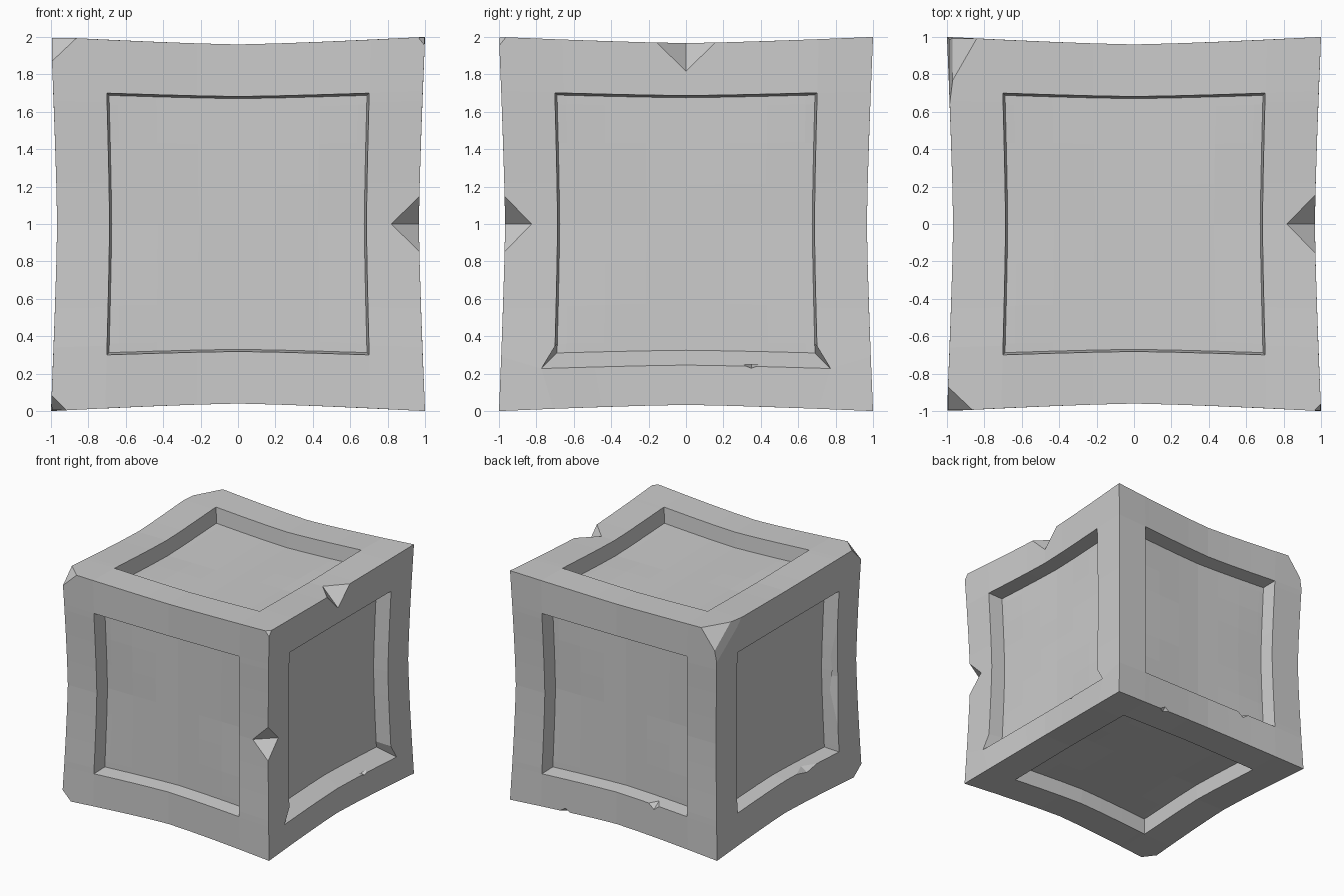
import bpy, bmesh
from mathutils import Vector
from itertools import product

if "Cube" in bpy.data.objects:
    bpy.data.objects.remove(bpy.data.objects["Cube"])

# Grid stops across a face: frame / recess lip at 0.71 / subdivided panel
STOPS = [-1, -.71, -.66, -.45, -.22, 0, .22, .45, .66, .71, 1]
LAST = len(STOPS) - 1
FLOOR, FLOOR_SCALE = .865, .698 / .71
SAG = (.04, .033, .033)


def pinch(p):
    """Bow every edge and face slightly inward, corners stay at +-1."""
    w = [SAG[i] * (1 - min(1, abs(p[i])) ** 1.3) for i in range(3)]
    return Vector([p[i] * (1 - max(w[(i + 1) % 3], w[(i + 2) % 3])) for i in range(3)])


def add_face(bm, axis, sign):
    a, b = [i for i in range(3) if i != axis]

    def vert(u, v, h):
        p = [0, 0, 0]
        p[axis], p[a], p[b] = sign * h, u, v
        return bm.verts.new(pinch(p))

    outer, inner = {}, {}
    for i, j in product(range(LAST + 1), repeat=2):
        u, v = STOPS[i], STOPS[j]
        inside = 1 <= i < LAST and 1 <= j < LAST
        if inside:
            inner[i, j] = vert(u * FLOOR_SCALE, v * FLOOR_SCALE, FLOOR)
        if not (1 < i < LAST - 1 and 1 < j < LAST - 1):
            # the right side's lower lip is worn into a slope
            if inside and j == 1 and axis == 0 and sign > 0:
                u, v = u * .78 / .71, -.78
            outer[i, j] = vert(u, v, 1)
    for i, j in product(range(LAST), repeat=2):
        panel = 1 <= i < LAST - 1 and 1 <= j < LAST - 1
        src = inner if panel else outer
        bm.faces.new([src[k] for k in ((i, j), (i + 1, j), (i + 1, j + 1), (i, j + 1))])
    # recess walls
    for k in range(1, LAST - 1):
        for e in (1, LAST - 1):
            for p, q in (((k, e), (k + 1, e)), ((e, k), (e, k + 1))):
                bm.faces.new((outer[p], outer[q], inner[q], inner[p]))


def chip_corner(bm, corner, cuts):
    """Slice a corner off with a plane at the given distances along x, y, z."""
    c = Vector(corner)
    pts = [c.copy() for _ in range(3)]
    for i in range(3):
        pts[i][i] -= corner[i] * cuts[i]
    n = (pts[1] - pts[0]).cross(pts[2] - pts[0]).normalized()
    if n.dot(c - pts[0]) < 0:
        n = -n
    geom = bm.verts[:] + bm.edges[:] + bm.faces[:]
    cut = bmesh.ops.bisect_plane(bm, geom=geom, plane_co=pts[0], plane_no=n,
                                 clear_outer=True, dist=1e-5)["geom_cut"]
    edges = [e for e in cut if isinstance(e, bmesh.types.BMEdge)]
    bmesh.ops.holes_fill(bm, edges=edges, sides=0)


def link(bm, name):
    bmesh.ops.recalc_face_normals(bm, faces=bm.faces[:])
    mesh = bpy.data.meshes.new(name)
    bm.to_mesh(mesh)
    bm.free()
    ob = bpy.data.objects.new(name, mesh)
    ob.location.z = 1
    bpy.context.collection.objects.link(ob)
    return ob


# Block body with six recessed panels
bm = bmesh.new()
for axis, sign in product(range(3), (-1, 1)):
    add_face(bm, axis, sign)
bmesh.ops.remove_doubles(bm, verts=bm.verts[:], dist=1e-4)
bmesh.ops.recalc_face_normals(bm, faces=bm.faces[:])

# Broken corners
chip_corner(bm, (-1, -1, 1), (.15, .14, .14))
chip_corner(bm, (-1, -1, -1), (.09, .12, .09))
chip_corner(bm, (1, -1, 1), (.04, .04, .05))
chip_corner(bm, (-1, 1, 1), (.17, .3, .22))
chip_corner(bm, (-1, 1, 1), (.06, .5, .35))
block = link(bm, "stone_block")


# V-shaped nicks: edge point, half length along edge, two inward depth vectors
NICKS = [
    ((.967, 0, .967), (0, .15, 0), (-.15, 0, 0), (0, 0, -.15)),
    ((.967, -.96, 0), (0, 0, .135), (-.14, 0, 0), (0, .135, 0)),
    ((.48, .98, -.98), (.06, 0, 0), (0, -.04, 0), (0, 0, .04)),
    ((-.37, .97, -.69), (.05, 0, 0), (0, -.06, 0), (0, 0, -.04)),
    ((.97, .35, -.755), (0, .04, 0), (-.08, 0, 0), (0, 0, -.015)),
    ((-.97, -.28, -.69), (0, .13, 0), (.05, 0, 0), (0, 0, -.03)),
    ((-.97, -.69, -.05), (0, 0, .45), (.06, 0, 0), (0, -.025, 0)),
]
for n, (edge, half, d1, d2) in enumerate(NICKS):
    e, half, d1, d2 = map(Vector, (edge, half, d1, d2))
    mid = e + (d1 + d2) / 2
    bm = bmesh.new()
    # enlarged about the valley line so both groove planes pass through the surface
    vs = [bm.verts.new(mid + (p - mid) * 1.5) for p in (e + half, e - half, e + d1, e + d2)]
    for tri in ((0, 1, 2), (0, 1, 3), (0, 2, 3), (1, 2, 3)):
        bm.faces.new([vs[t] for t in tri])
    cutter = link(bm, f"nick_cutter_{n + 1}")
    cutter.hide_render = True
    cutter.hide_set(True)
    mod = block.modifiers.new(f"nick_{n + 1}", 'BOOLEAN')
    mod.operation, mod.solver, mod.object = 'DIFFERENCE', 'EXACT', cutter
